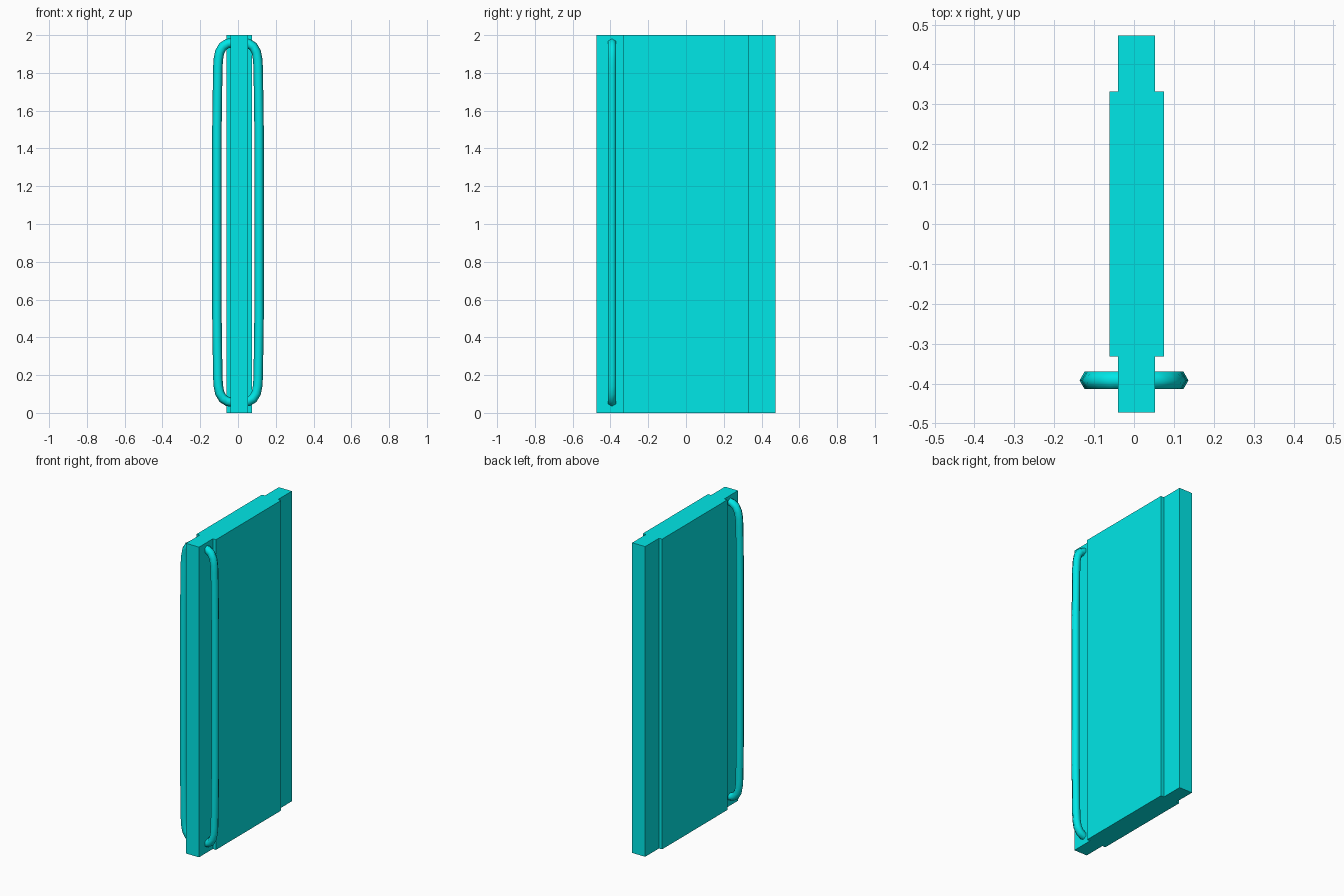
import bpy, bmesh, math
from mathutils import Vector

if "Cube" in bpy.data.objects:
    bpy.data.objects.remove(bpy.data.objects["Cube"])

mat = bpy.data.materials.new("cyan")
mat.diffuse_color = (0.0, 0.8, 0.8, 1)
mat.use_nodes = True
mat.node_tree.nodes["Principled BSDF"].inputs["Base Color"].default_value = mat.diffuse_color


def add_object(name, bm):
    bmesh.ops.recalc_face_normals(bm, faces=bm.faces)
    me = bpy.data.meshes.new(name)
    bm.to_mesh(me)
    bm.free()
    me.materials.append(mat)
    ob = bpy.data.objects.new(name, me)
    bpy.context.collection.objects.link(ob)
    return ob


# door slab: stepped plan profile extruded to full height
L, R = -0.04, 0.053          # edge stiles
PL, PR = -0.062, 0.075       # thicker centre panel
Y, P = 0.473, 0.332
plan = [(L, -Y), (R, -Y), (R, -P), (PR, -P), (PR, P), (R, P),
        (R, Y), (L, Y), (L, P), (PL, P), (PL, -P), (L, -P)]
bm = bmesh.new()
base = bm.faces.new([bm.verts.new((x, y, 0)) for x, y in plan])
ext = bmesh.ops.extrude_face_region(bm, geom=[base], use_keep_orig=True)
bmesh.ops.translate(bm, vec=(0, 0, 2),
                    verts=[g for g in ext["geom"] if isinstance(g, bmesh.types.BMVert)])
add_object("door_slab", bm)


# pull handle: six-sided tube swept along a path in the xz plane
def handle(name, side, y=-0.392, r=0.025, mid=1.008):
    half = [(0.03, 0.951), (0.055, 0.948), (0.08, 0.932), (0.097, 0.903),
            (0.104, 0.865), (0.107, 0.82), (0.1115, 0.5)]
    path = [(x, mid + z) for x, z in half] + [(x, mid - z) for x, z in reversed(half)]
    pts = [Vector((side * x, y, z)) for x, z in path]
    bm = bmesh.new()
    rings = []
    for i, p in enumerate(pts):
        t = (pts[min(i + 1, len(pts) - 1)] - pts[max(i - 1, 0)]).normalized()
        n = Vector((t.z, 0, -t.x))
        ring = []
        for k in range(6):
            a = k * math.pi / 3
            ring.append(bm.verts.new(p + n * r * math.cos(a)
                                     + Vector((0, r * math.sin(a), 0))))
        rings.append(ring)
    for a, b in zip(rings, rings[1:]):
        for k in range(6):
            j = (k + 1) % 6
            bm.faces.new((a[k], a[j], b[j], b[k]))
    bm.faces.new(rings[0])
    bm.faces.new(rings[-1])
    ob = add_object(name, bm)
    bpy.ops.object.select_all(action='DESELECT')
    ob.select_set(True)
    bpy.context.view_layer.objects.active = ob
    bpy.ops.object.shade_smooth_by_angle(angle=math.radians(65))


handle("handle_right", 1)
handle("handle_left", -1)
